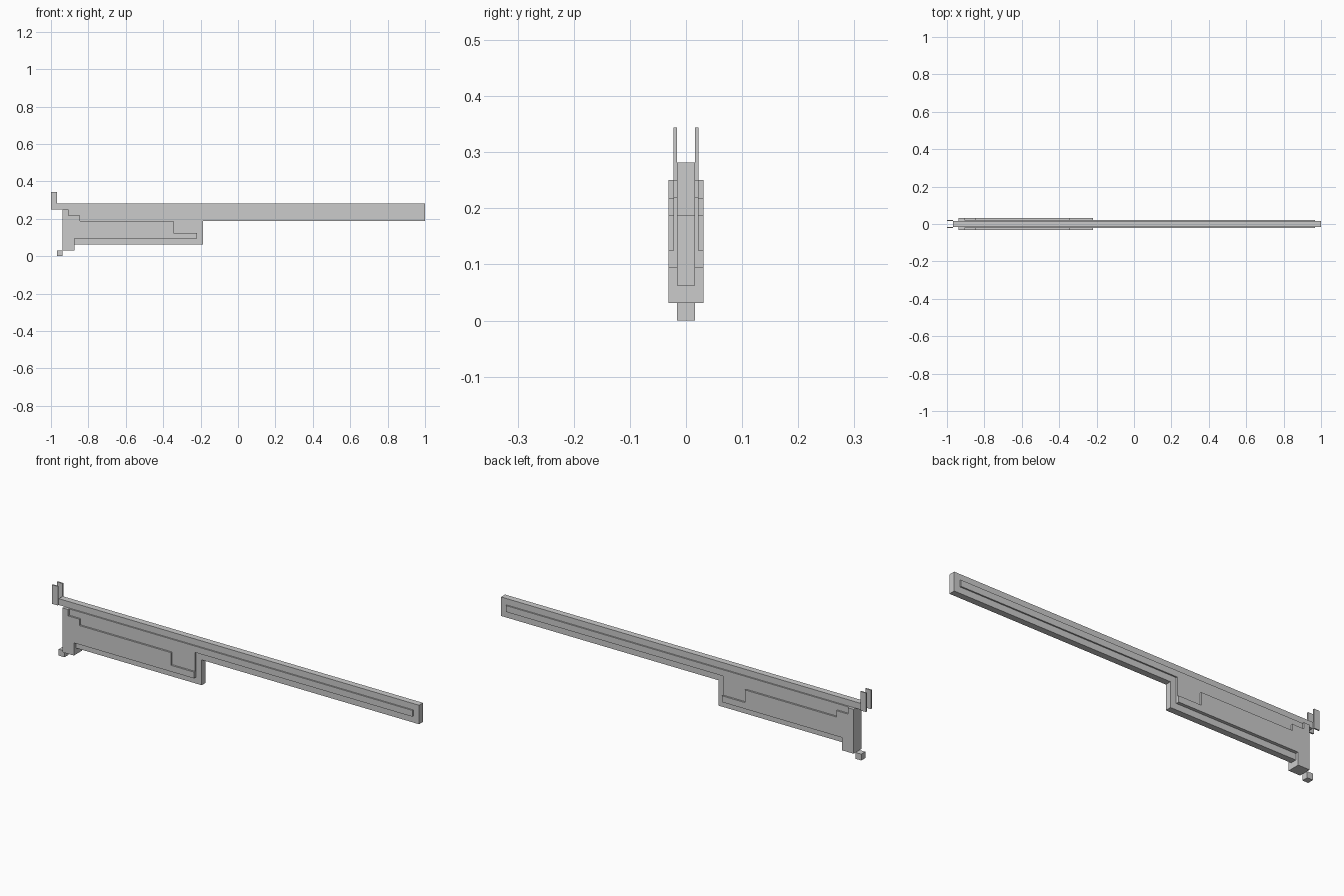
import bpy, bmesh

if "Cube" in bpy.data.objects:
    bpy.data.objects.remove(bpy.data.objects["Cube"])

U = 1 / 32  # grid step of the blocky style


def slab(name, profile, y0, y1):
    """Extrude an x-z profile (in grid steps) from y0 to y1."""
    bm = bmesh.new()
    face = bm.faces.new([bm.verts.new((x * U, y0, z * U)) for x, z in profile])
    ext = bmesh.ops.extrude_face_region(bm, geom=[face])
    verts = [v for v in ext["geom"] if isinstance(v, bmesh.types.BMVert)]
    bmesh.ops.translate(bm, verts=verts, vec=(0, y1 - y0, 0))
    bmesh.ops.recalc_face_normals(bm, faces=bm.faces)
    mesh = bpy.data.meshes.new(name)
    bm.to_mesh(mesh)
    bm.free()
    ob = bpy.data.objects.new(name, mesh)
    bpy.context.collection.objects.link(ob)
    return ob


def rect(x0, x1, z0, z1):
    return [(x0, z0), (x1, z0), (x1, z1), (x0, z1)]


CORE, MID, OUT = 0.0156, 0.0225, 0.0313

# Core plate: long bar with the deep plate at its left end
slab("core_plate", [(-30, 2), (-6, 2), (-6, 6), (32, 6), (32, 9),
                    (-31, 9), (-31, 8), (-30, 8)], -CORE, CORE)

# Raised middle layer, inset by one step from the outline
slab("raised_ridge", [(-30, 3), (-7, 3), (-7, 7), (31, 7), (31, 8),
                      (-30, 8)], -MID, MID)

# Stepped outer panel reaching down to the lower left foot
slab("stepped_panel", [(-30, 1), (-28, 1), (-28, 3), (-7, 3), (-7, 4),
                       (-11, 4), (-11, 6), (-27, 6), (-27, 7), (-29, 7),
                       (-29, 8), (-30, 8)], -OUT, OUT)

# Small block under the left end
slab("lower_block", rect(-31, -30, 0, 1), -CORE, CORE)

# Pair of upright plates at the upper left corner
for side, label in ((-1, "front"), (1, "back")):
    slab("upright_" + label, rect(-32, -31, 8, 11), side * CORE, side * MID)
